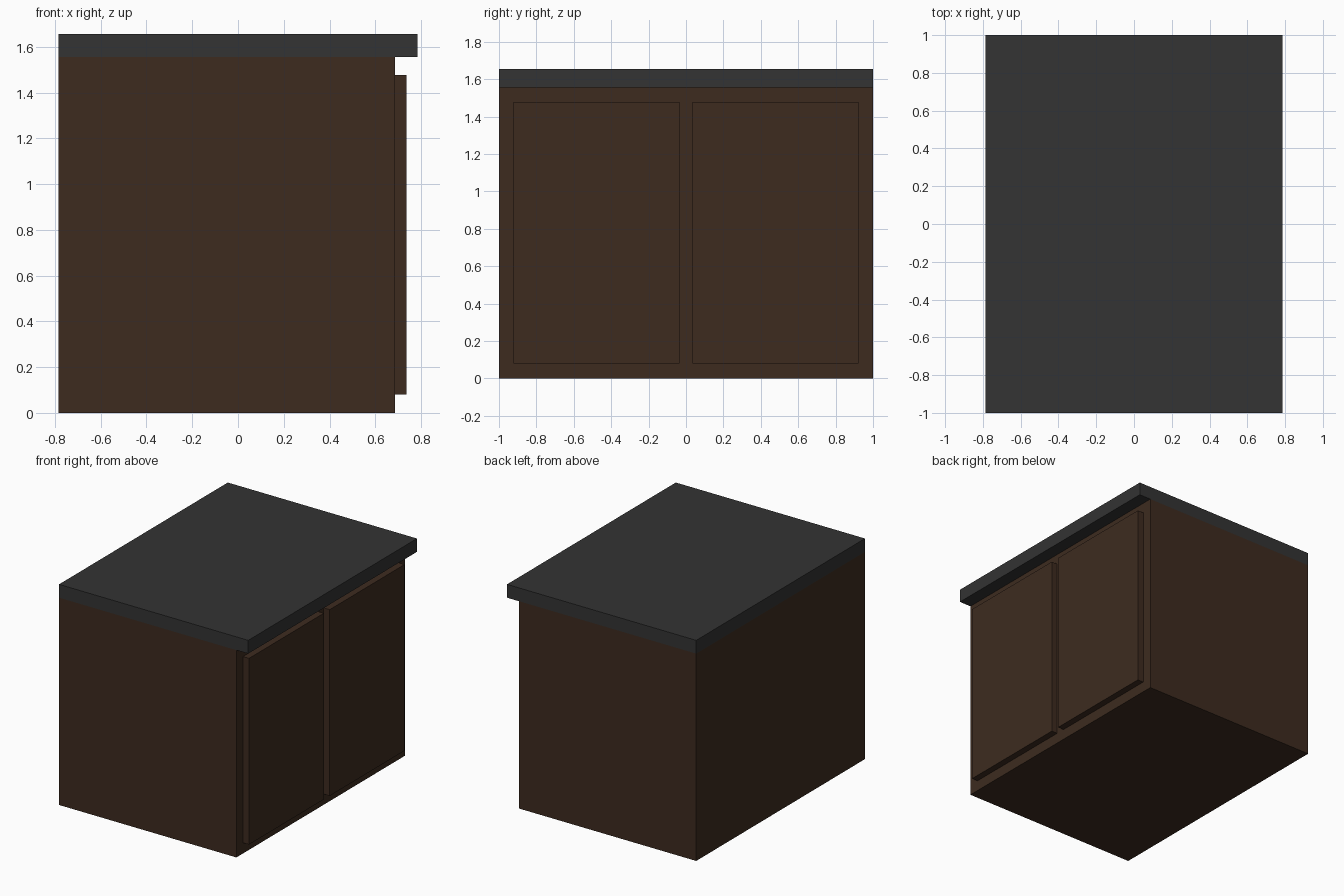
import bpy

if "Cube" in bpy.data.objects:
    bpy.data.objects.remove(bpy.data.objects["Cube"])


def material(name, rgb):
    mat = bpy.data.materials.new(name)
    mat.diffuse_color = (*rgb, 1.0)
    mat.use_nodes = True
    mat.node_tree.nodes["Principled BSDF"].inputs["Base Color"].default_value = mat.diffuse_color
    return mat


def box(name, low, high, mat):
    """Box spanning two opposite corners."""
    centre = [(a + b) / 2 for a, b in zip(low, high)]
    bpy.ops.mesh.primitive_cube_add(size=1, location=centre)
    obj = bpy.context.object
    obj.name = name
    obj.scale = [b - a for a, b in zip(low, high)]
    bpy.ops.object.transform_apply(location=False, rotation=False, scale=True)
    obj.data.materials.append(mat)
    return obj


wood = material("dark_wood", (0.047, 0.024, 0.0137))
stone = material("dark_stone", (0.033, 0.033, 0.033))

BACK, FACE, DOOR, LIP = -0.785, 0.687, 0.737, 0.785
BODY_TOP, TOP = 1.555, 1.655

# Cabinet body and overhanging worktop
box("cabinet_body", (BACK, -1, 0), (FACE, 1, BODY_TOP), wood)
box("countertop", (BACK, -1, BODY_TOP), (LIP, 1, TOP), stone)

# Pair of door panels standing proud of the +x face
for name, y0, y1 in (("front_door", -0.922, -0.035), ("back_door", 0.035, 0.922)):
    box(name, (FACE, y0, 0.08), (DOOR, y1, 1.477), wood)
